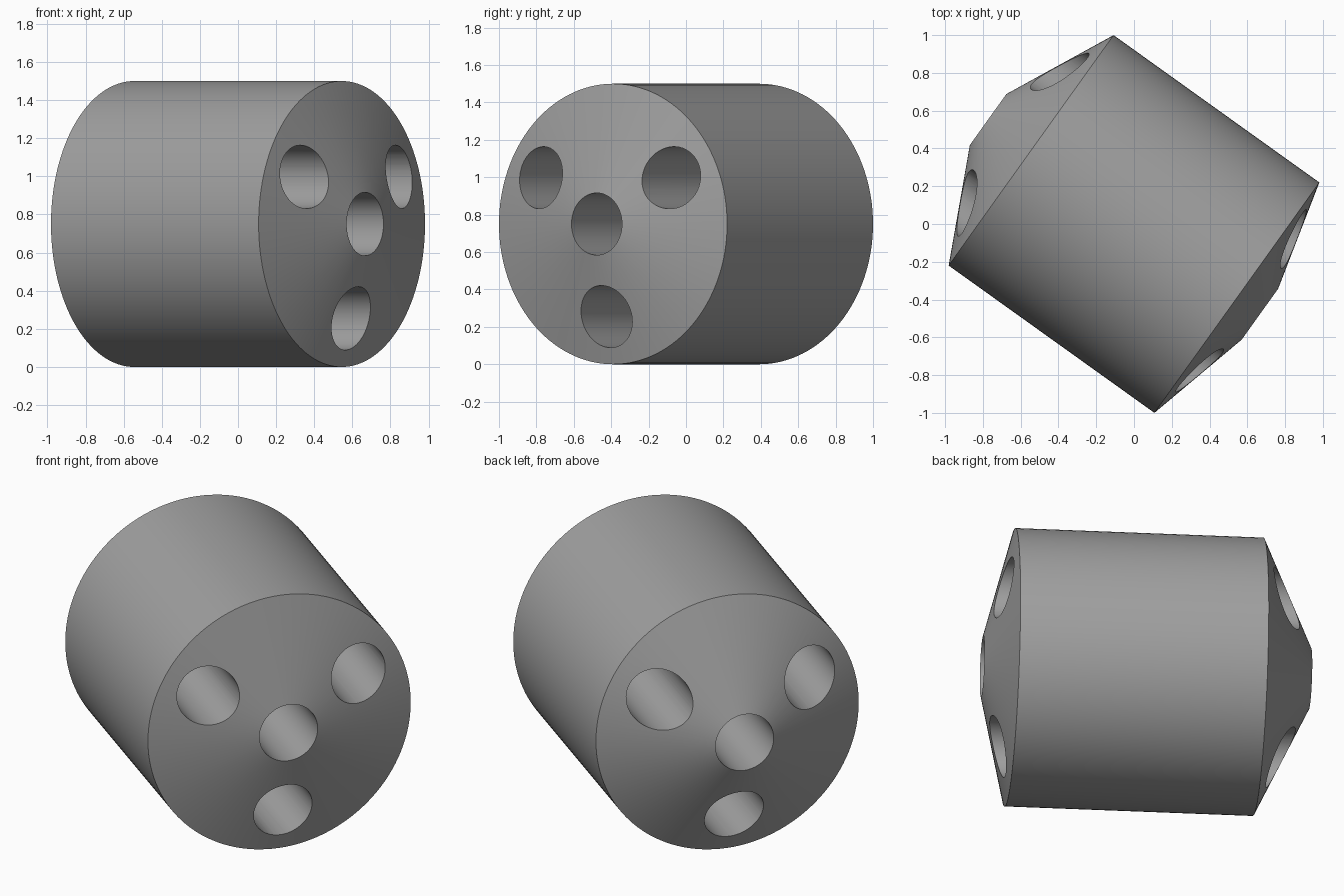
import bpy, bmesh, math
from mathutils import Matrix, Vector

if "Cube" in bpy.data.objects:
    bpy.data.objects.remove(bpy.data.objects["Cube"])

R = 0.75           # body radius
HOLE = 0.166       # bore radius
RING = 0.495       # distance of the outer bores from the axis
HALF = 0.67        # half length of the straight wall
FRONT, BACK = 0.82, -0.95   # axial position of the cone tips at the centre bore
SEG = 128
YAW = math.radians(-35.6)

grey = bpy.data.materials.new("grey")
grey.diffuse_color = (0.35, 0.35, 0.35, 1)
grey.use_nodes = True
grey.node_tree.nodes["Principled BSDF"].inputs["Base Color"].default_value = grey.diffuse_color


def add_object(name, bm):
    bmesh.ops.recalc_face_normals(bm, faces=bm.faces)
    mesh = bpy.data.meshes.new(name)
    bm.to_mesh(mesh)
    bm.free()
    mesh.materials.append(grey)
    obj = bpy.data.objects.new(name, mesh)
    bpy.context.collection.objects.link(obj)
    return obj


# Body: closed profile (axial, radius) turned about the x axis, centre bore included
profile = [(BACK, HOLE), (-HALF, R), (HALF, R), (FRONT, HOLE)]
bm = bmesh.new()
rings = []
for i in range(SEG):
    a = 2 * math.pi * i / SEG
    rings.append([bm.verts.new((x, r * math.cos(a), r * math.sin(a))) for x, r in profile])
for i in range(SEG):
    p, q = rings[i], rings[(i + 1) % SEG]
    for j in range(4):
        k = (j + 1) % 4
        bm.faces.new((p[j], p[k], q[k], q[j]))
body = add_object("bored_cylinder", bm)

# Three outer bores, evenly spaced around the axis
bm = bmesh.new()
for deg in (30, 150, 270):
    a = math.radians(deg)
    centre = Vector((0, RING * math.cos(a), RING * math.sin(a)))
    bmesh.ops.create_cone(bm, cap_ends=True, segments=64, radius1=HOLE, radius2=HOLE, depth=3,
                          matrix=Matrix.Translation(centre) @ Matrix.Rotation(math.pi / 2, 4, 'Y'))
cutter = add_object("bore_cutter", bm)
cutter.hide_render = True

# Cut the bores, then shade
bpy.context.view_layer.objects.active = body
body.select_set(True)
mod = body.modifiers.new("bores", 'BOOLEAN')
mod.operation = 'DIFFERENCE'
mod.solver = 'EXACT'
mod.object = cutter
bpy.ops.object.modifier_apply(modifier=mod.name)
bpy.data.objects.remove(cutter)
bpy.ops.object.shade_smooth_by_angle(angle=math.radians(20))

# Lay it down, turned on the ground
body.location = (0, 0, R)
body.rotation_euler = (0, 0, YAW)
